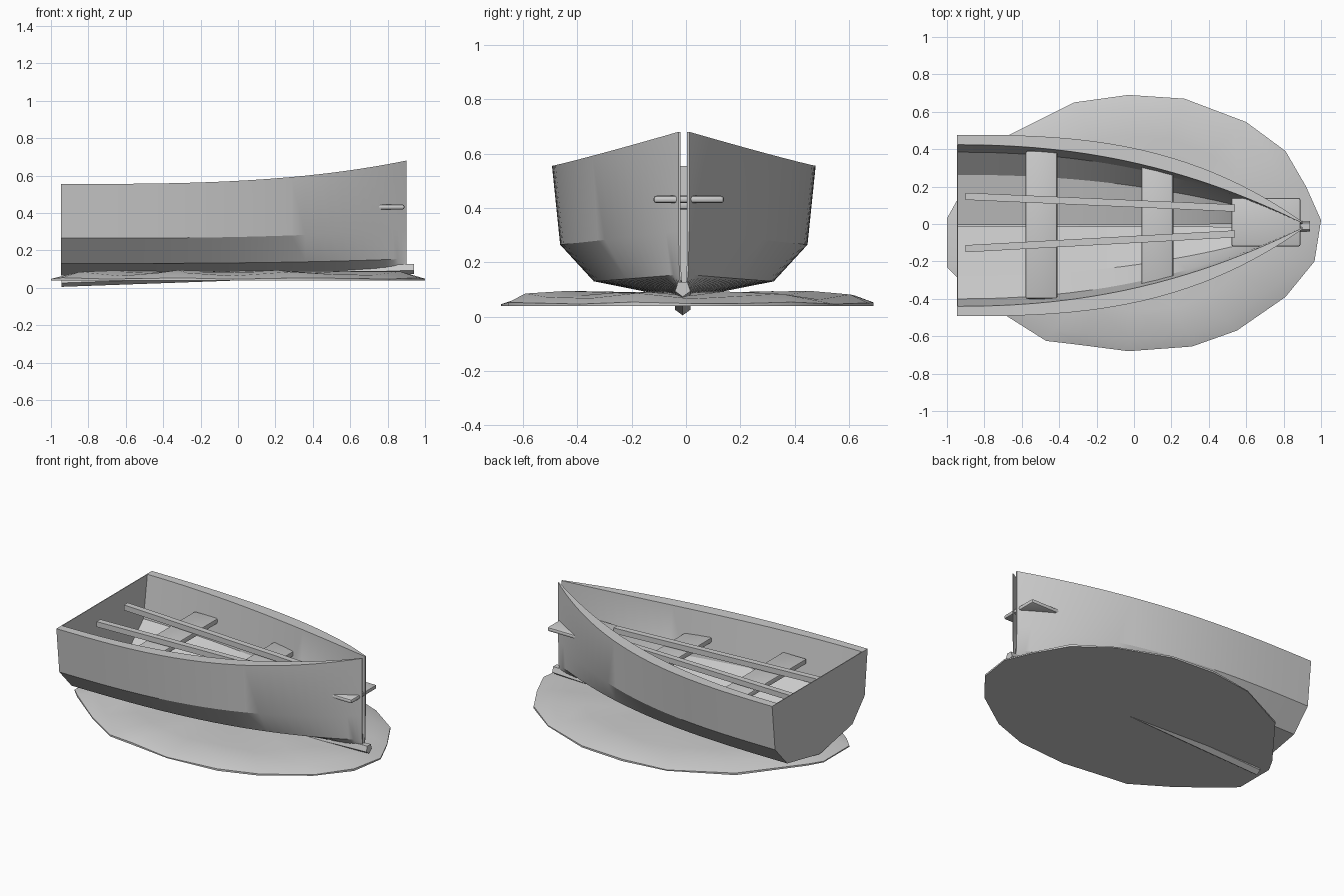
import bpy, bmesh, math
from mathutils import Vector

cube = bpy.data.objects.get("Cube")
if cube:
    bpy.data.objects.remove(cube, do_unlink=True)

grey = bpy.data.materials.new("light_grey")
grey.use_nodes = True
COLOUR = (0.6, 0.6, 0.6, 1)
grey.diffuse_color = COLOUR
grey.node_tree.nodes["Principled BSDF"].inputs["Base Color"].default_value = COLOUR

STERN, BOW, CENTRE = -0.945, 0.9, -0.008


def finish(name, bm, smooth=None):
    """Turn a bmesh into a named, coloured object."""
    bmesh.ops.recalc_face_normals(bm, faces=bm.faces)
    mesh = bpy.data.meshes.new(name)
    bm.to_mesh(mesh)
    bm.free()
    mesh.materials.append(grey)
    obj = bpy.data.objects.new(name, mesh)
    bpy.context.collection.objects.link(obj)
    if smooth:
        bpy.ops.object.select_all(action='DESELECT')
        obj.select_set(True)
        bpy.context.view_layer.objects.active = obj
        bpy.ops.object.shade_smooth_by_angle(angle=math.radians(smooth))
    return obj


def loft(bm, sections):
    """Bridge closed sections and cap both ends."""
    rings = [[bm.verts.new(p) for p in s] for s in sections]
    n = len(rings[0])
    for a, b in zip(rings, rings[1:]):
        for i in range(n):
            j = (i + 1) % n
            bm.faces.new((a[i], a[j], b[j], b[i]))
    bm.faces.new(rings[0])
    bm.faces.new(rings[-1])


def beam(name, start, end, half_width, half_height, sides=4):
    """Straight beam along x with a square or pentagonal section."""
    def section(c):
        if sides == 4:
            corners = [(-1, -1), (1, -1), (1, 1), (-1, 1)]
        else:
            angles = [math.radians(-90 + 360 * i / sides) for i in range(sides)]
            corners = [(math.cos(a), math.sin(a)) for a in angles]
        return [(c[0], c[1] + y * half_width, c[2] + z * half_height) for y, z in corners]
    bm = bmesh.new()
    loft(bm, [section(start), section(end)])
    return finish(name, bm)


def plank(name, x0, x1, y0, y1, z0, z1):
    """Seat board with rounded edges."""
    bm = bmesh.new()
    bmesh.ops.create_cube(bm, size=1)
    for v in bm.verts:
        v.co = Vector((x0 if v.co.x < 0 else x1, y0 if v.co.y < 0 else y1,
                       z0 if v.co.z < 0 else z1))
    bmesh.ops.bevel(bm, geom=bm.edges[:], offset=0.011, segments=2, profile=0.5, affect='EDGES')
    return finish(name, bm, 40)


def outer_profile(t):
    """Half section from gunwale to keel: (half width, height)."""
    plan, rise = 1 - t ** 2.8, t ** 3
    return [(0.02 + 0.465 * plan, 0.555 + 0.125 * rise),
            (0.02 + 0.435 * plan, 0.265 + 0.05 * rise),
            (0.016 + 0.315 * plan, 0.13 + 0.025 * rise),
            (0.003 + 0.005 * t, 0.065 + 0.035 * rise)]


def inner_profile(t):
    plan, rise = 1 - t ** 2.2, t ** 3
    return [(0.003 + 0.005 * t, 0.11 + 0.03 * rise),
            (0.011 + 0.26 * plan, 0.17 + 0.02 * rise),
            (0.012 + 0.38 * plan, 0.285 + 0.04 * rise),
            (0.012 + 0.42 * plan, 0.555 + 0.125 * rise)]


# Hull shell, two mirrored halves with a narrow seam at the stem
STEPS = 28
bm = bmesh.new()
for side in (-1, 1):
    sections = []
    for k in range(STEPS + 1):
        t = math.sin(0.5 * math.pi * k / STEPS)
        x = STERN + (BOW - STERN) * t
        sections.append([(x, CENTRE + side * y, z)
                         for y, z in outer_profile(t) + inner_profile(t)])
    loft(bm, sections)
finish("hull", bm, 25)

# Flat transom closing the stern
half = outer_profile(0)
outline = [(y, z) for y, z in half] + [(-y, z) for y, z in reversed(half)]
bm = bmesh.new()
loft(bm, [[(x, CENTRE + y, z) for y, z in outline] for x in (STERN - 0.001, STERN + 0.004)])
finish("transom", bm)

# Keel beam, sloping up to the bow
beam("keel", (-0.945, -0.012, 0.035), (0.94, -0.012, 0.103), 0.03, 0.03, 5)

# Seats
plank("rear_seat", -0.58, -0.41, -0.4, 0.39, 0.395, 0.43)
plank("middle_seat", 0.04, 0.21, -0.33, 0.32, 0.395, 0.43)
plank("bow_seat", 0.52, 0.89, -0.12, 0.14, 0.418, 0.445)

# Two poles resting on the seats
beam("left_pole", (-0.9, 0.148, 0.465), (0.54, 0.085, 0.45), 0.019, 0.017)
beam("right_pole", (-0.9, -0.132, 0.465), (0.54, -0.053, 0.45), 0.019, 0.017)

# Uneven low-poly water patch with a flat underside
shore = [(-1, 0.03), (-0.95, 0.12), (-0.68, 0.47), (-0.32, 0.65), (-0.03, 0.69), (0.27, 0.67),
         (0.6, 0.545), (0.81, 0.39), (0.92, 0.2), (1, 0.02), (0.965, -0.2), (0.81, -0.39),
         (0.55, -0.57), (0.31, -0.655), (-0.03, -0.68), (-0.3, -0.645), (-0.47, -0.625),
         (-0.7, -0.48), (-0.94, -0.29), (-1, -0.23)]


def ring(scale, height, wave):
    return [(x * scale, y * scale, height + wave * math.sin(2.3 * i + 4 * scale))
            for i, (x, y) in enumerate(shore)]


bm = bmesh.new()
loft(bm, [ring(1, 0.04, 0), ring(1, 0.05, 0.004), ring(0.9, 0.075, 0.012),
          ring(0.68, 0.086, 0.009), ring(0.3, 0.088, 0.003)])
finish("water_patch", bm, 40)
